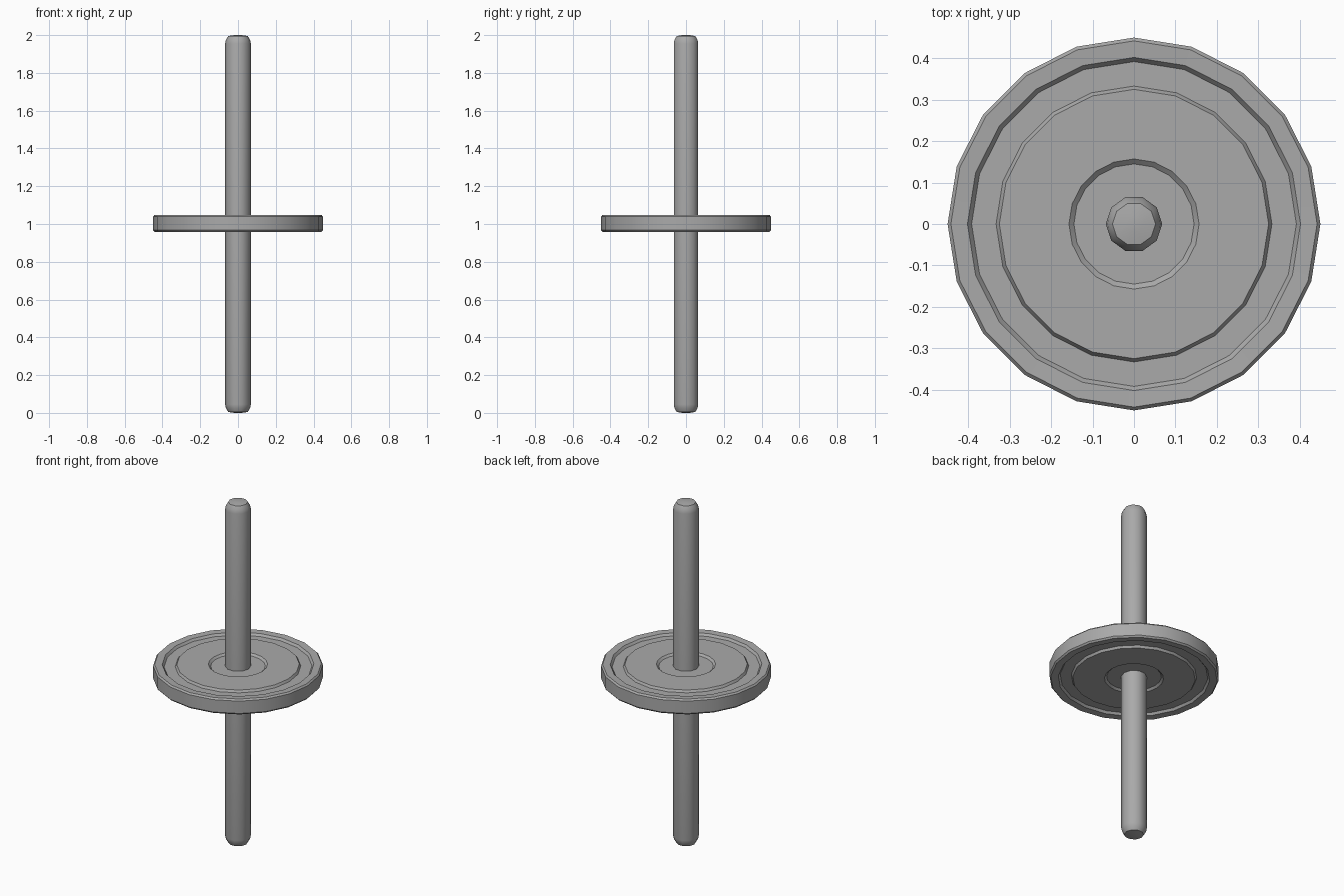
import bpy
import math

cube = bpy.data.objects.get("Cube")
if cube:
    bpy.data.objects.remove(cube, do_unlink=True)

grey = bpy.data.materials.new("plain_grey")
grey.use_nodes = True
GREY = (0.4, 0.4, 0.4, 1)
grey.diffuse_color = GREY
grey.node_tree.nodes["Principled BSDF"].inputs["Base Color"].default_value = GREY


def lathe(name, half, mid, sides, angle):
    """Spin a (radius, height) half profile, mirrored about the height mid."""
    rings = half + [(r, -h) for r, h in reversed(half)]
    verts = [(r * math.cos(math.tau * i / sides), r * math.sin(math.tau * i / sides), mid + h)
             for r, h in rings for i in range(sides)]
    faces = []
    for k in range(len(rings) - 1):
        a, b = k * sides, (k + 1) * sides
        for i in range(sides):
            j = (i + 1) % sides
            faces.append((a + i, b + i, b + j, a + j))
    # close both ends
    last = (len(rings) - 1) * sides
    faces.append(tuple(range(sides)))
    faces.append(tuple(last + i for i in reversed(range(sides))))
    mesh = bpy.data.meshes.new(name)
    mesh.from_pydata(verts, [], faces)
    mesh.materials.append(grey)
    obj = bpy.data.objects.new(name, mesh)
    bpy.context.collection.objects.link(obj)
    bpy.ops.object.select_all(action="DESELECT")
    obj.select_set(True)
    bpy.context.view_layer.objects.active = obj
    bpy.ops.object.shade_smooth_by_angle(angle=math.radians(angle))
    return obj


# Long rod with chamfered, slightly domed ends
lathe("rod", [(0.02, 1.0), (0.052, 0.995), (0.064, 0.975), (0.068, 0.955)], 1.0, 10, 40)

# Disc with a raised rim, a ring groove and a sunken hub on both sides
lathe("disc", [(0.05, 0.032), (0.145, 0.032), (0.157, 0.043), (0.325, 0.043), (0.333, 0.03),
               (0.392, 0.03), (0.402, 0.043), (0.442, 0.045), (0.45, 0.036)], 1.003, 20, 35)
